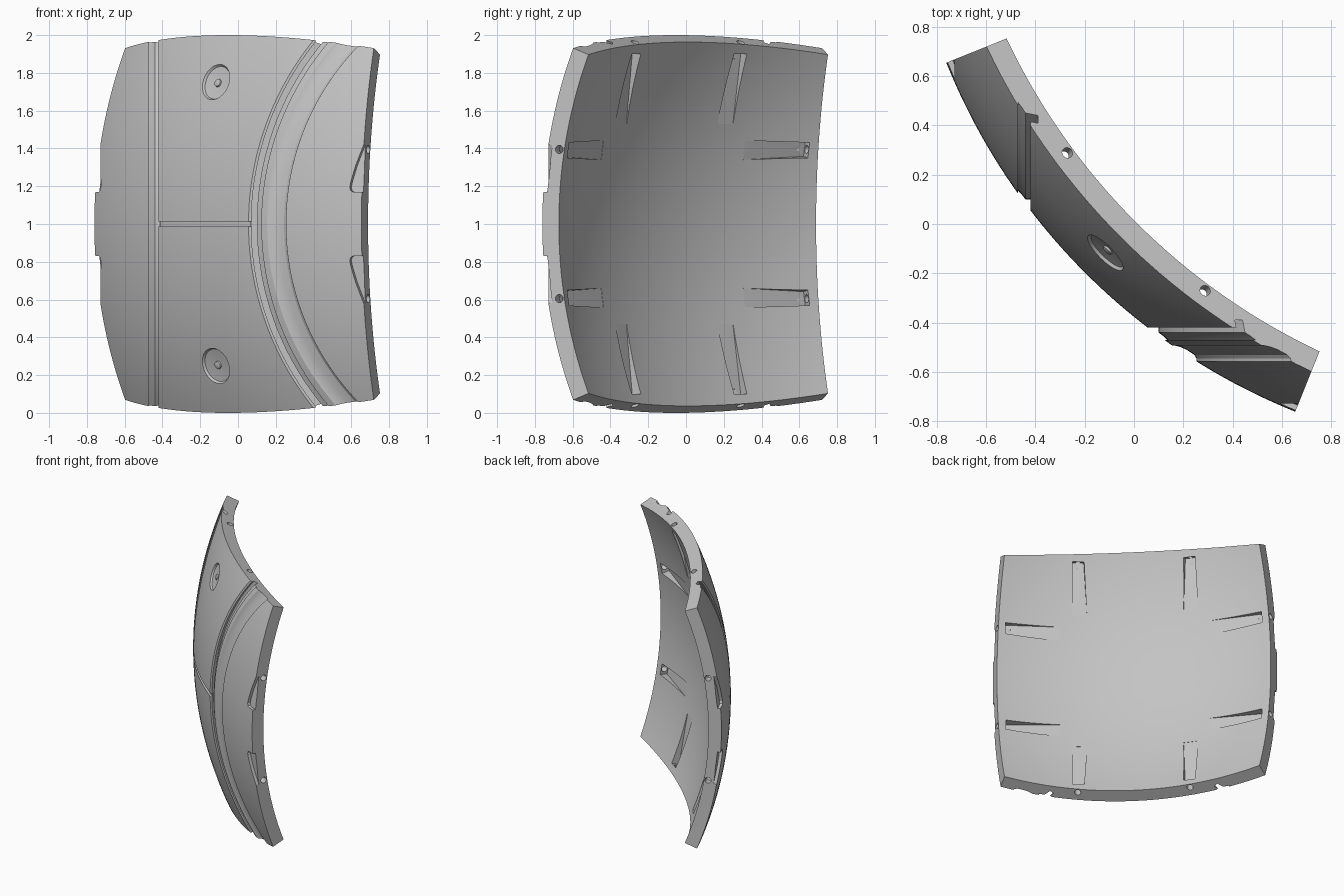
import bpy, bmesh, math
from mathutils import Vector

if "Cube" in bpy.data.objects:
    bpy.data.objects.remove(bpy.data.objects["Cube"])

R, THICK, CROWN = 2.55, 0.094, 0.28     # outer radius, shell thickness, bulge of the crown
D = R - CROWN
C = D / math.sqrt(2)                    # x and y of the sphere centre
HALF = math.asin(1 / R)                 # half angle of the panel
N = 56


def sphere_point(u, v, r):
    """Point at radius r under surface coordinates u (sideways) and v (up)."""
    k = r / R
    w = math.sqrt(R * R - u * u - v * v) * k - D
    return Vector(((u * k - w) / math.sqrt(2), (-u * k - w) / math.sqrt(2), 1 + v * k))


def make_object(name, bm):
    bmesh.ops.recalc_face_normals(bm, faces=bm.faces)
    mesh = bpy.data.meshes.new(name)
    bm.to_mesh(mesh)
    bm.free()
    obj = bpy.data.objects.new(name, mesh)
    bpy.context.collection.objects.link(obj)
    return obj


def loft(name, rings):
    """Closed solid through equal rings of points, capped at both ends."""
    bm = bmesh.new()
    loops = [[bm.verts.new(p) for p in ring] for ring in rings]
    n = len(loops[0])
    for a, b in zip(loops, loops[1:]):
        for i in range(n):
            bm.faces.new((a[i], a[(i + 1) % n], b[(i + 1) % n], b[i]))
    bm.faces.new(loops[0])
    bm.faces.new(loops[-1])
    return make_object(name, bm)


def circle(centre, axis, radius, count=32):
    side = axis.orthogonal().normalized()
    up = axis.normalized().cross(side)
    return [centre + radius * (math.cos(t) * side + math.sin(t) * up)
            for t in (2 * math.pi * i / count for i in range(count))]


def lathe(name, profile, swap):
    """Sweep (position, radius) profile round an axis through the sphere centre."""
    rings = []
    for i in range(73):
        t = math.radians(-54 + 1.5 * i)
        ring = [(a, C - r * math.cos(t), 1 + r * math.sin(t)) for a, r in profile]
        rings.append([(y, x, z) if swap else (x, y, z) for x, y, z in ring])
    return loft(name, rings)


def cut(target, cutter):
    mod = target.modifiers.new("cut", "BOOLEAN")
    mod.operation, mod.solver, mod.object = "DIFFERENCE", "EXACT", cutter
    cutter.hide_render = True
    bpy.context.view_layer.objects.active = target
    bpy.ops.object.modifier_apply(modifier=mod.name)
    bpy.data.objects.remove(cutter)


# Curved shell panel: square patch of a sphere, given thickness
bm = bmesh.new()
layers = []
for r in (R, R - THICK):
    grid = []
    for i in range(N + 1):
        row = []
        for j in range(N + 1):
            d = Vector((math.tan(HALF * (2 * i / N - 1)), math.tan(HALF * (2 * j / N - 1)), 1)).normalized() * R
            row.append(bm.verts.new(sphere_point(d.x, d.y, r)))
        grid.append(row)
    for i in range(N):
        for j in range(N):
            bm.faces.new((grid[i][j], grid[i + 1][j], grid[i + 1][j + 1], grid[i][j + 1]))
    layers.append(grid)
rims = [[g[0] for g in layers], [g[-1] for g in layers],
        [[row[0] for row in g] for g in layers], [[row[-1] for row in g] for g in layers]]
for a, b in rims:
    for i in range(N):
        bm.faces.new((a[i], a[i + 1], b[i + 1], b[i]))
panel = make_object("curved_panel", bm)

# Two undercut seam grooves, mirrored across the diagonal
seam = [(-.47, .135), (-.455, .12), (-.44, .10), (-.39, .10), (-.39, .07), (-.42, .07), (-.42, -.15), (-.47, -.15)]
for swap in (False, True):
    cut(panel, lathe("seam_cutter", [(a, C - y) for a, y in seam], swap))

# Soft groove beside the curved seam
soft = [(-.49, -.05), (-.492, .004), (-.498, .013), (-.508, .018), (-.53, .018), (-.545, .01), (-.557, 0), (-.56, -.05)]
cut(panel, lathe("soft_groove_cutter",
                 [(a, math.sqrt((R - d) ** 2 - (a - C) ** 2)) for a, d in soft], True))

# Short cross seam joining the two grooves
rings = []
for i in range(25):
    x = -.43 + .51 * i / 24
    rings.append([(x, C - math.sqrt(r * r - (x - C) ** 2), 1 + z)
                  for r, z in ((R - .015, -.013), (R - .015, .013), (R + .05, .013), (R + .05, -.013))])
cut(panel, loft("cross_seam_cutter", rings))

# Round dished recesses with a small button
dish = [(.112, .03), (.1, .001), (.09, -.014), (.03, -.02), (.022, -.02), (.02, -.012), (.01, -.008)]
for s in (1, -1):
    base = sphere_point(0, .752 * s, R)
    axis = (base - Vector((C, C, 1))).normalized()
    cut(panel, loft("dish_cutter", [circle(base + axis * h, axis, r) for r, h in dish]))

# Ramped pockets inside, with a pin hole through each edge
for swap in (False, True):
    for a in (1, -1):
        for b in (1, -1):
            def place(along, across, r):
                p, q = along * a, across * b
                return sphere_point(q, p, r) if swap else sphere_point(p, q, r)
            ends = [[place(v, m - h, 2.36), place(v, m + h, 2.36), place(v, m + h, r), place(v, m - h, r)]
                    for v, m, h, r in ((.55, .405, .052, 2.458), (.935, .405, .042, 2.515))]
            cut(panel, loft("pocket_cutter", ends))
            inner, outer = place(.89, .405, 2.487), place(1.08, .405, 2.487)
            axis = outer - inner
            cut(panel, loft("pin_hole_cutter", [circle(inner, axis, .022, 20), circle(outer, axis, .022, 20)]))

# Shallow tapered finger recesses on the two side edges
outline = [(1.06, .17), (.95, .17), (.937, .178), (.932, .195), (.937, .23), (.955, .31), (.985, .42), (1.06, .44)]
for a in (1, -1):
    for b in (1, -1):
        cut(panel, loft("finger_recess_cutter",
                        [[sphere_point(u * a, v * b, r) for u, v in outline] for r in (R - .022, R + .06)]))

# Plain grey finish
grey = bpy.data.materials.new("plain_grey")
grey.use_nodes = True
colour = (.55, .55, .55, 1)
grey.diffuse_color = colour
grey.node_tree.nodes["Principled BSDF"].inputs["Base Color"].default_value = colour
panel.data.materials.clear()
panel.data.materials.append(grey)
for face in panel.data.polygons:
    face.material_index = 0

bpy.ops.object.select_all(action="DESELECT")
panel.select_set(True)
bpy.context.view_layer.objects.active = panel
bpy.ops.object.shade_smooth_by_angle(angle=math.radians(25))
